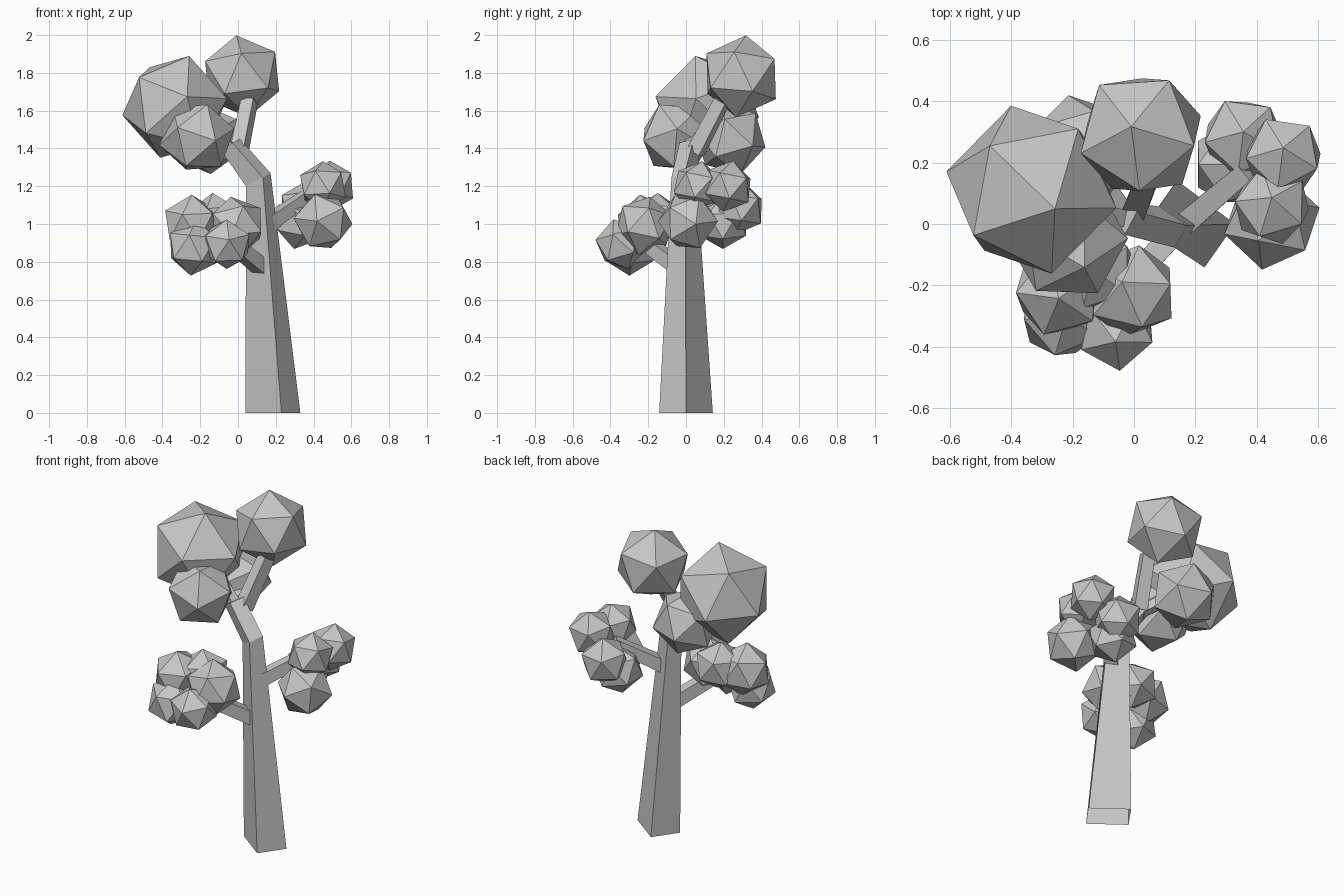
import bpy, bmesh
from mathutils import Vector, Matrix

cube = bpy.data.objects.get("Cube")
if cube:
    bpy.data.objects.remove(cube, do_unlink=True)

grey = bpy.data.materials.new("plain grey")
grey.use_nodes = True
colour = (0.57, 0.57, 0.57, 1)
grey.diffuse_color = colour
grey.node_tree.nodes["Principled BSDF"].inputs["Base Color"].default_value = colour


def finish(name, bm):
    bmesh.ops.recalc_face_normals(bm, faces=bm.faces)
    mesh = bpy.data.meshes.new(name)
    bm.to_mesh(mesh)
    bm.free()
    mesh.materials.append(grey)
    obj = bpy.data.objects.new(name, mesh)
    bpy.context.collection.objects.link(obj)


def sweep(name, rings):
    """Four-sided limb, open at its root; each ring is a centre and two corner offsets."""
    bm = bmesh.new()
    loops = []
    for c, u, v in rings:
        c, u, v = Vector(c), Vector(u), Vector(v)
        loops.append([bm.verts.new(c + d) for d in (u, v, -u, -v)])
    for a, b in zip(loops, loops[1:]):
        for i in range(4):
            j = (i + 1) % 4
            bm.faces.new((a[i], a[j], b[j], b[i]))
    bm.faces.new(loops[-1])
    finish(name, bm)


def branch(name, start, end, r0, r1):
    axis = (Vector(end) - Vector(start)).normalized()
    side = axis.cross((0, 0, 1)).normalized()
    up = side.cross(axis)
    u, v = (side + up) * 0.7, (side - up) * 0.7
    sweep(name, [(start, u * r0, v * r0), (end, u * r1, v * r1)])


def clump(name, centre, r, pole, ring):
    """Icosahedron with one corner along pole and a neighbour towards ring."""
    z = Vector(pole).normalized()
    x = Vector(ring)
    x = (x - z * x.dot(z)).normalized()
    turn = Matrix((x, z.cross(x), z)).transposed().to_4x4()
    bm = bmesh.new()
    bmesh.ops.create_icosphere(bm, subdivisions=1, radius=r,
                               matrix=Matrix.Translation(centre) @ turn)
    finish(name, bm)


# Trunk, bent near the top
sweep("trunk", [
    ((0.185, 0, 0), (0.145, 0, 0), (0.045, -0.142, 0)),
    ((0.107, -0.01, 1.235), (0.065, 0.005, 0.035), (0.025, -0.067, 0.01)),
    ((-0.04, 0.02, 1.42), (0.05, 0.02, 0.03), (0.01, -0.055, 0.01)),
])

# Branches
branch("top_branch", (0.005, 0.05, 1.38), (0.06, 0.19, 1.65), 0.055, 0.05)
branch("crown_branch", (-0.04, 0.02, 1.4), (-0.2, 0.06, 1.54), 0.04, 0.04)
branch("back_branch", (-0.02, 0.03, 1.38), (-0.12, 0.17, 1.45), 0.04, 0.035)
branch("lower_branch", (0.13, -0.03, 0.765), (-0.07, -0.25, 0.93), 0.055, 0.05)
branch("side_branch", (0.14, -0.02, 0.99), (0.37, 0.175, 1.15), 0.055, 0.045)

# Crown foliage
clump("crown_large", (-0.335, 0.112, 1.62), 0.287, (0.08, -0.065, 0.28), (0.07, -0.275, 0.07))
clump("crown_top", (0.022, 0.292, 1.782), 0.22, (-0.03, 0.025, 0.21), (0, -0.185, 0.09))
clump("crown_front", (-0.218, -0.05, 1.46), 0.203, (-0.1, -0.165, 0.05), (0.1, -0.165, -0.02))
clump("crown_back", (-0.17, 0.235, 1.45), 0.195, (-0.04, 0.17, -0.04), (0.04, 0.12, 0.13))

# Lower foliage cluster
clump("lower_right", (-0.008, -0.22, 0.99), 0.16, (-0.2, 0.2, 1), (1, 0.1, 0.3))
clump("lower_front", (-0.06, -0.345, 0.893), 0.137, (0, -0.3, 1), (0.1, -1, 0.2))
clump("lower_left", (-0.235, -0.3, 0.873), 0.147, (0.1, 0, 1), (-0.2, -1, 0.3))
clump("lower_upper_left", (-0.245, -0.22, 1.0), 0.157, (0, -0.15, 1), (-1, 0, 0.3))
clump("lower_inner", (-0.12, -0.15, 1.02), 0.145, (-0.1, 0, 1), (0.8, 0.6, 0.3))

# Side foliage cluster
clump("side_low", (0.45, 0.01, 1.015), 0.162, (-0.2, -1, 0), (-0.04, -0.06, 0.13))
clump("side_top_back", (0.487, 0.222, 1.2), 0.138, (0, 0.2, 1), (0.09, 0.1, 0.03))
clump("side_top_front", (0.45, 0.06, 1.2), 0.135, (0, 0.2, 1), (0.09, 0.07, 0.03))
clump("side_back", (0.357, 0.28, 1.085), 0.143, (0, 0.15, 1), (-0.06, 0.12, 0.05))
clump("side_inner", (0.325, 0.195, 1.01), 0.145, (0.2, 0, 1), (-1, 0, 0.3))
